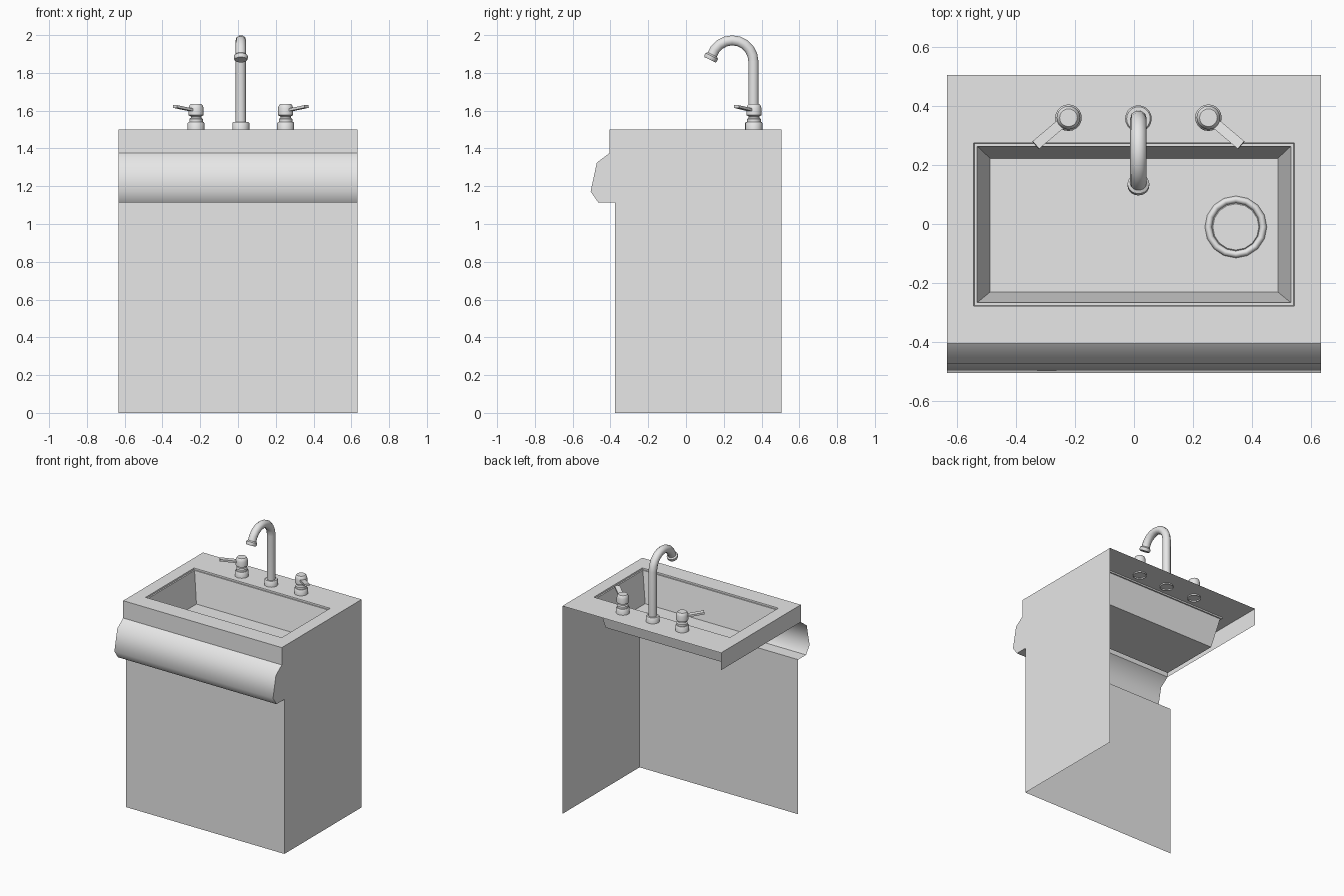
import bpy, bmesh, math
from mathutils import Vector, Matrix

cube = bpy.data.objects.get("Cube")
if cube:
    bpy.data.objects.remove(cube, do_unlink=True)

grey = bpy.data.materials.new("plain_grey")
grey.use_nodes = True
GREY = (0.8, 0.8, 0.8, 1)
grey.diffuse_color = GREY
grey.node_tree.nodes["Principled BSDF"].inputs["Base Color"].default_value = GREY

HALF_X, BACK, RIM_Y, TOP = 0.633, 0.505, -0.405, 1.5
FLOOR = 1.275


def finish(obj, angle=40):
    """Give the part its colour and smooth it, keeping sharp edges."""
    obj.data.materials.clear()
    obj.data.materials.append(grey)
    bpy.ops.object.select_all(action='DESELECT')
    obj.select_set(True)
    bpy.context.view_layer.objects.active = obj
    bpy.ops.object.shade_smooth_by_angle(angle=math.radians(angle))
    return obj


def from_bmesh(name, bm, angle=40):
    mesh = bpy.data.meshes.new(name)
    bm.to_mesh(mesh)
    bm.free()
    obj = bpy.data.objects.new(name, mesh)
    bpy.context.collection.objects.link(obj)
    return finish(obj, angle)


def strips(bm, rows, closed):
    """Join successive rows of vertices with quads."""
    for a, b in zip(rows, rows[1:]):
        n = len(a)
        for i in range(n if closed else n - 1):
            j = (i + 1) % n
            bm.faces.new((a[i], a[j], b[j], b[i]))


def lathe(name, profile, matrix, sides=20, cap=True):
    """Turn a (radius, height) profile round the local z axis."""
    bm = bmesh.new()
    rows = []
    for r, z in profile:
        rows.append([bm.verts.new((r * math.cos(t), r * math.sin(t), z))
                     for t in (2 * math.pi * i / sides for i in range(sides))])
    strips(bm, rows, True)
    if cap:
        bm.faces.new(rows[-1])
    bm.transform(matrix)
    return from_bmesh(name, bm)


# Front: flat rim, rolled apron and lower panel as one extruded profile
front = [(RIM_Y, TOP), (RIM_Y, 1.375), (-0.472, 1.325), (-0.505, 1.172),
         (-0.465, 1.115), (-0.375, 1.115), (-0.375, 0)]
bm = bmesh.new()
strips(bm, [[bm.verts.new((x, y, z)) for y, z in front]
            for x in (HALF_X, -HALF_X)], False)
from_bmesh("front_panel", bm, 50)

# Left side: one panel following the front profile
bm = bmesh.new()
outline = front + [(BACK, 0), (BACK, TOP)]
bm.faces.new([bm.verts.new((HALF_X, y, z)) for y, z in outline])
from_bmesh("left_side_panel", bm)

# Right side: only the short rim, open below
bm = bmesh.new()
rim = [(RIM_Y, TOP), (BACK, TOP), (BACK, 1.375), (RIM_Y, 1.375)]
bm.faces.new([bm.verts.new((-HALF_X, y, z)) for y, z in rim])
from_bmesh("right_side_rim", bm)

# Countertop with the sunken basin, as nested rectangles
def rectangle(bm, x, y0, y1, z):
    return [bm.verts.new(p) for p in
            ((-x, y0, z), (x, y0, z), (x, y1, z), (-x, y1, z))]

bm = bmesh.new()
rings = [rectangle(bm, HALF_X, RIM_Y, BACK, TOP),
         rectangle(bm, 0.533, -0.268, 0.265, TOP),
         rectangle(bm, 0.487, -0.23, 0.222, FLOOR)]
strips(bm, rings, True)
bm.faces.new(rings[-1])
soft = [e for e in bm.edges
        if all(v in rings[1] for v in e.verts)]
bmesh.ops.bevel(bm, geom=soft, offset=0.01, segments=2, affect='EDGES')
from_bmesh("countertop_basin", bm)

# Drain: rounded ring and a shallow plug
drain_at = Matrix.Translation((0.345, -0.01, FLOOR))
ring = [(0.093 + 0.012 * math.cos(t), 0.014 * math.sin(t))
        for t in (math.pi * i / 6 for i in range(7))]
lathe("drain_ring", ring + [(0.078, 0.003)], drain_at, 16)

# Faucet: collar, bent pipe and flared nozzle
FX, FY = 0.015, 0.357
COLLAR = [(0.045, -0.01), (0.045, 0.034), (0.04, 0.04)]
lathe("faucet_collar", COLLAR, Matrix.Translation((FX, FY, TOP)))

BEND, BEND_Z, PIPE, SWEEP = 0.112, 1.86, 0.028, math.radians(163)
path = [Vector((FX, FY, TOP + 0.02))]
for i in range(10):
    a = SWEEP * i / 9
    path.append(Vector((FX, FY - BEND + BEND * math.cos(a),
                        BEND_Z + BEND * math.sin(a))))
curve = bpy.data.curves.new("faucet_pipe", 'CURVE')
curve.dimensions = '3D'
curve.bevel_depth = PIPE
curve.bevel_resolution = 3
spline = curve.splines.new('POLY')
spline.points.add(len(path) - 1)
for point, co in zip(spline.points, path):
    point.co = (*co, 1)
pipe = bpy.data.objects.new("faucet_pipe", curve)
bpy.context.collection.objects.link(pipe)
bpy.ops.object.select_all(action='DESELECT')
pipe.select_set(True)
bpy.context.view_layer.objects.active = pipe
bpy.ops.object.convert(target='MESH')
finish(bpy.context.object)

tip = (path[-1] - path[-2]).normalized()
aim = Matrix.Translation(path[-1]) @ tip.to_track_quat('Z', 'Y').to_matrix().to_4x4()
lathe("faucet_nozzle", [(0.028, -0.004), (0.037, 0.004), (0.037, 0.018),
                        (0.033, 0.026)], aim)

# Handles: stepped knob with a lever pointing outward and forward
KNOB = COLLAR + [(0.036, 0.04), (0.036, 0.056), (0.028, 0.062), (0.028, 0.07),
                 (0.04, 0.076), (0.04, 0.112), (0.035, 0.128), (0.03, 0.134)]
for side, name in ((-1, "right"), (1, "left")):
    base = Vector((FX + side * 0.237, 0.36, TOP))
    lathe(name + "_handle", KNOB, Matrix.Translation(base))
    start = base + Vector((side * 0.02, -0.016, 0.103))
    end = base + Vector((side * 0.111, -0.093, 0.122))
    along = (end - start).normalized()
    across = along.cross(Vector((0, 0, 1))).normalized()
    frame = Matrix((along, across, along.cross(across))).transposed().to_4x4()
    bm = bmesh.new()
    bmesh.ops.create_cube(bm, size=1)
    bm.transform(Matrix.Translation((start + end) / 2) @ frame
                 @ Matrix.Diagonal(((end - start).length, 0.034, 0.014, 1)))
    bmesh.ops.recalc_face_normals(bm, faces=bm.faces)
    from_bmesh(name + "_lever", bm)
